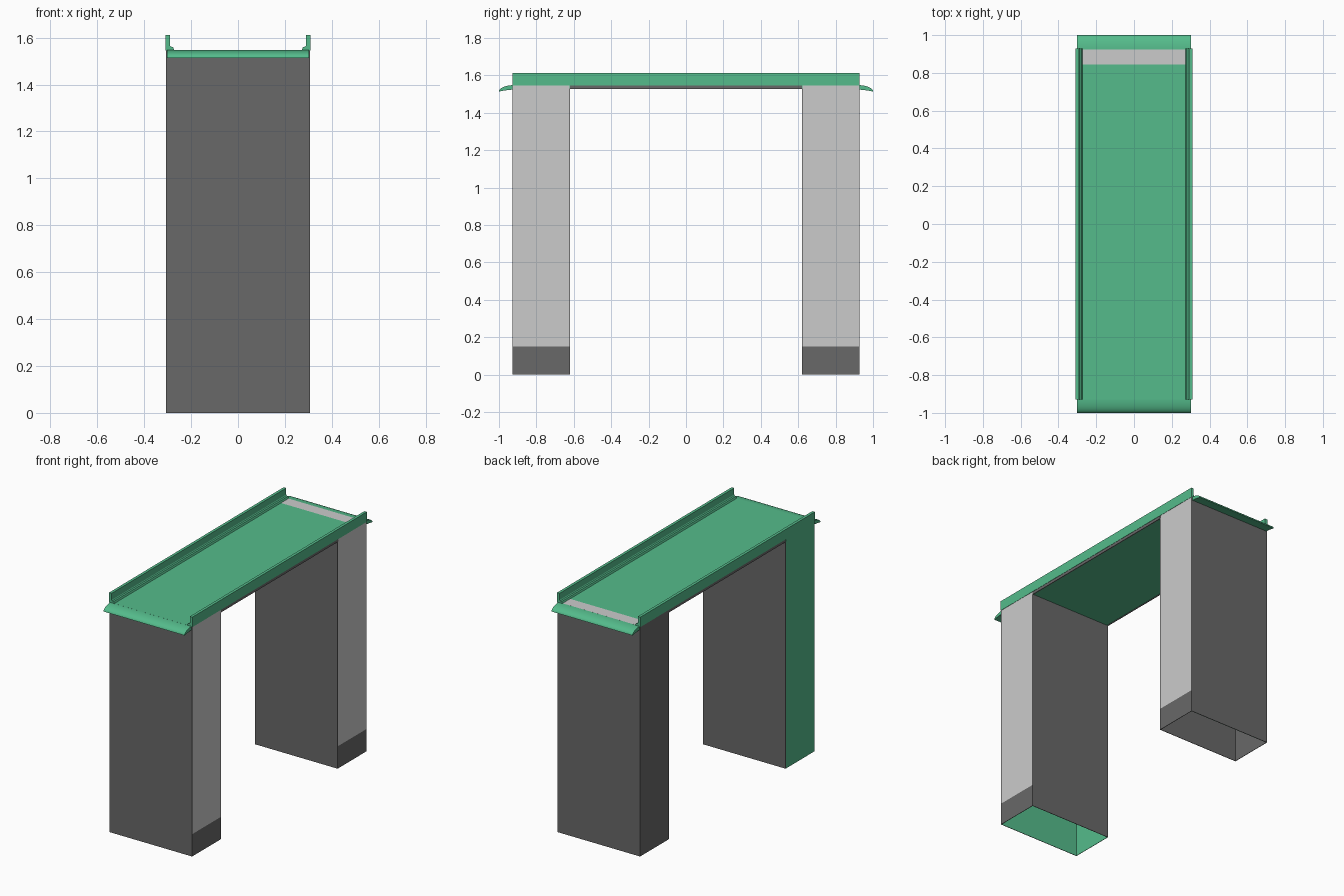
import bpy, bmesh, math

if "Cube" in bpy.data.objects:
    bpy.data.objects.remove(bpy.data.objects["Cube"])

def material(name, col):
    m = bpy.data.materials.new(name)
    m.diffuse_color = (*col, 1)
    m.use_nodes = True
    m.node_tree.nodes["Principled BSDF"].inputs["Base Color"].default_value = m.diffuse_color
    return m

GREEN = material("green_panel", (0.09, 0.50, 0.26))
DARK = material("dark_panel", (0.14, 0.14, 0.14))

def add_mesh(name, verts, faces, mat=None):
    me = bpy.data.meshes.new(name)
    me.from_pydata(verts, [], faces)
    bm = bmesh.new()
    bm.from_mesh(me)
    bmesh.ops.recalc_face_normals(bm, faces=bm.faces)
    bm.to_mesh(me)
    bm.free()
    ob = bpy.data.objects.new(name, me)
    bpy.context.collection.objects.link(ob)
    if mat:
        me.materials.append(mat)
    return ob

def box(name, x, y, z, mat=None):
    v = [(a, b, c) for a in x for b in sorted(y) for c in z]
    f = [(0, 1, 3, 2), (4, 6, 7, 5), (0, 4, 5, 1), (2, 3, 7, 6), (0, 2, 6, 4), (1, 5, 7, 3)]
    return add_mesh(name, v, f, mat)

def extrude(name, a, b, mat):
    # solid between two matching end profiles
    n = len(a)
    f = [(i, (i + 1) % n, n + (i + 1) % n, n + i) for i in range(n)]
    f += [tuple(range(n))[::-1], tuple(range(n, 2 * n))]
    return add_mesh(name, a + b, f, mat)

W, Y0, Y1, TOP, PLINTH, T = 0.308, 0.62, 0.928, 1.548, 0.15, 0.003

# Hollow legs, open at the bottom
for s, n in ((-1, "front"), (1, "back")):
    box(n + "_leg_outer_panel", (-W, W), (s * Y1, s * (Y1 - T)), (0, TOP - 0.003), DARK)
    box(n + "_leg_inner_panel", (-W, W), (s * Y0, s * (Y0 + T)), (0, TOP - 0.02), DARK)
    yi = (s * (Y0 + T), s * (Y1 - T))
    box(n + "_leg_right_panel", (W - T, W), yi, (PLINTH, TOP - 0.003))
    box(n + "_leg_right_plinth", (W - T, W), yi, (0, PLINTH), DARK)
    box(n + "_leg_left_panel", (-W, -W + T), yi, (0, TOP - 0.003), DARK if s > 0 else GREEN)
    # Green lining seen from below
    yl = s * (Y1 - T - 0.001)
    add_mesh(n + "_leg_lining", [(-W + T, yl, 0), (W - T, yl, 0), (W - T, yl, 1.52), (-W + T, yl, 1.52)],
             [(0, 1, 2, 3)], GREEN)

# Deck with a grey end strip and dark edge strips
box("deck", (-W + 0.006, W - 0.006), (-Y1, 0.845), (1.53, TOP), GREEN)
box("deck_end_strip", (-W + 0.006, W - 0.006), (0.845, Y1 - 0.004), (1.53, TOP))
for s, n in ((-1, "left"), (1, "right")):
    box(n + "_deck_edge", sorted((s * (W - 0.006), s * W)), (-Y0, Y0), (1.526, TOP), DARK)
    # Stepped side rails
    prof = [(0.310, 1.545), (0.310, 1.612), (0.291, 1.612), (0.291, 1.568),
            (0.287, 1.562), (0.277, 1.560), (0.272, 1.548), (0.272, 1.545)]
    extrude(n + "_rail", [(s * x, -Y1, z) for x, z in prof], [(s * x, Y1, z) for x, z in prof], GREEN)

# Curved end lips
for s, n in ((-1, "front"), (1, "back")):
    arc = [(0.92 + 0.08 * math.sin(a), 1.514 + 0.034 * math.cos(a))
           for a in (math.radians(90 * i / 8) for i in range(9))]
    prof = arc + [(0.965, 1.52), (0.92, 1.525)]
    lip = extrude(n + "_lip", [(-0.302, s * y, z) for y, z in prof],
                  [(0.302, s * y, z) for y, z in prof], GREEN)
    bpy.ops.object.select_all(action='DESELECT')
    lip.select_set(True)
    bpy.context.view_layer.objects.active = lip
    bpy.ops.object.shade_smooth_by_angle(angle=math.radians(35))
